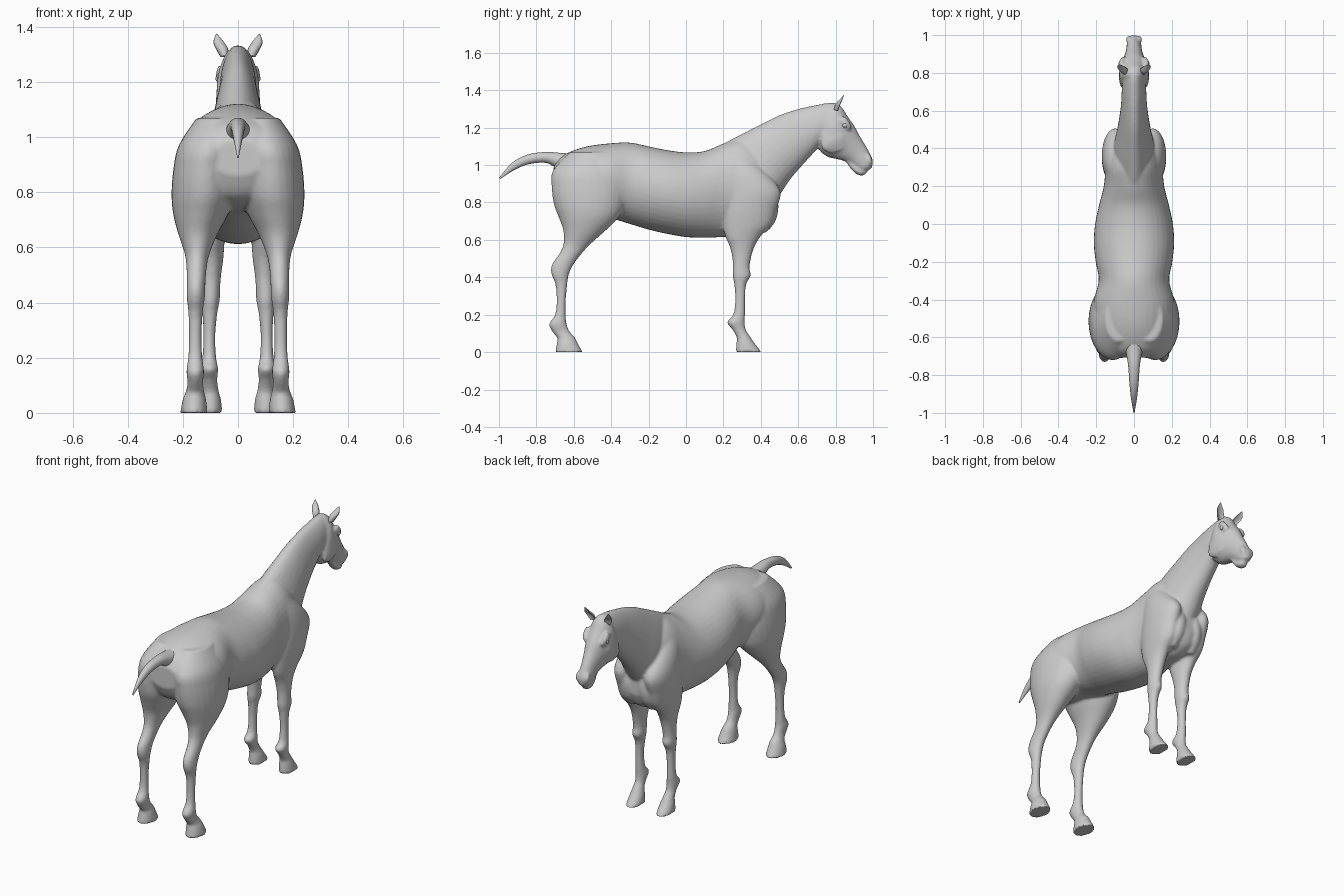
import bpy, bmesh, math
from mathutils import Vector

coat = bpy.data.materials.new("grey coat")
coat.diffuse_color = (0.6, 0.6, 0.6, 1)


def spline(a, b, c, d, t):
    return [0.5 * (2*q + (r-p)*t + (2*p-5*q+4*r-s)*t*t + (3*q-p-3*r+s)*t**3)
            for p, q, r, s in zip(a, b, c, d)]


def loft(bm, rows, side=1, n=28, egg=0.0, hollow=False, steps=5):
    """Skin oval rings. Row: first edge (y, z), opposite edge (y, z), centre x, half width."""
    last = len(rows) - 1
    fine = []
    for i in range(last):
        ctrl = [rows[min(max(i + k, 0), last)] for k in (-1, 0, 1, 2)]
        fine += [spline(*ctrl, s / steps) for s in range(steps)]
    fine.append(rows[-1])
    rings = []
    for y1, z1, y2, z2, xc, rx in fine:
        ring = []
        for k in range(n):
            a = math.tau * k / n
            c, s = math.cos(a), math.sin(a)
            if hollow and c < 0:
                c *= -0.3
            t = 0.5 - 0.5 * c
            x = xc + rx * s * (1 - egg * c)
            ring.append(bm.verts.new((side * x, y1 + (y2-y1)*t, z1 + (z2-z1)*t)))
        rings.append(ring)
    faces = [bm.faces.new((p[k], p[(k+1) % n], q[(k+1) % n], q[k]))
             for p, q in zip(rings, rings[1:]) for k in range(n)]
    faces += [bm.faces.new(rings[0][::-1]), bm.faces.new(rings[-1])]
    bmesh.ops.recalc_face_normals(bm, faces=faces)


def finish(bm, name):
    mesh = bpy.data.meshes.new(name)
    bm.to_mesh(mesh)
    bm.free()
    mesh.materials.append(coat)
    for p in mesh.polygons:
        p.use_smooth = True
    ob = bpy.data.objects.new(name, mesh)
    bpy.context.collection.objects.link(ob)
    return ob


def level(rows):
    """Limb rows: height, back y, front y, centre x, half width."""
    return [(b, z, f, z, x, r) for z, b, f, x, r in rows]


body = bmesh.new()

# barrel, croup and chest: y, top, bottom, half width
trunk = [(-.708, .99, .86, .10), (-.66, 1.05, .78, .165), (-.55, 1.095, .74, .205),
         (-.42, 1.115, .72, .215), (-.30, 1.12, .685, .187), (-.20, 1.10, .655, .203),
         (-.10, 1.08, .632, .213), (0, 1.068, .615, .206), (.10, 1.075, .612, .185),
         (.20, 1.115, .615, .16), (.30, 1.14, .62, .15), (.38, 1.10, .625, .135),
         (.45, 1.0, .66, .11), (.485, .90, .73, .07)]
loft(body, [(y, t, y, b, 0, w) for y, t, b, w in trunk], n=40)

# neck from withers to poll
loft(body, [(.17, 1.10, .40, .70, 0, .11), (.30, 1.167, .495, .83, 0, .105),
            (.40, 1.218, .555, .92, 0, .09), (.50, 1.267, .61, .985, 0, .077),
            (.60, 1.30, .66, 1.04, 0, .068), (.70, 1.322, .715, 1.10, 0, .064),
            (.78, 1.333, .76, 1.13, 0, .058), (.82, 1.315, .80, 1.17, 0, .045)], egg=.15)

# head from poll to muzzle
loft(body, [(.79, 1.335, .74, 1.23, 0, .045), (.83, 1.313, .71, 1.15, 0, .068),
            (.865, 1.26, .712, 1.085, 0, .078), (.90, 1.21, .755, 1.045, 0, .070),
            (.93, 1.155, .815, 1.03, 0, .054), (.96, 1.105, .865, 1.015, 0, .043),
            (.985, 1.06, .90, .99, 0, .039), (1.0, 1.02, .93, .972, 0, .037),
            (.992, .98, .955, .968, 0, .022)])
# lower lip
loft(body, [(.86, 1.03, .86, 1.01, 0, .02), (.91, 1.0, .90, .96, 0, .028),
            (.95, .98, .935, .943, 0, .026), (.968, .965, .96, .95, 0, .014)])

fore = level([(1.06, .20, .33, .065, .045), (.96, .21, .43, .09, .062), (.86, .21, .505, .098, .072),
              (.76, .20, .482, .10, .067), (.68, .20, .455, .10, .057), (.62, .21, .40, .098, .049),
              (.56, .235, .365, .095, .042), (.50, .248, .347, .097, .036), (.45, .25, .34, .099, .034),
              (.41, .249, .346, .10, .034), (.36, .258, .322, .102, .027), (.28, .263, .316, .104, .022),
              (.20, .252, .316, .104, .025), (.16, .220, .314, .103, .031), (.12, .248, .32, .102, .027),
              (.08, .27, .345, .101, .031), (.05, .27, .365, .10, .038), (0, .265, .405, .10, .044)])
hind = level([(1.07, -.62, -.38, .08, .07), (.97, -.712, -.33, .105, .11), (.88, -.718, -.315, .12, .115),
              (.79, -.706, -.325, .125, .116), (.72, -.68, -.36, .135, .10), (.65, -.656, -.43, .145, .072),
              (.58, -.655, -.508, .148, .046), (.53, -.675, -.555, .15, .037), (.47, -.716, -.60, .152, .034),
              (.42, -.72, -.625, .153, .033), (.36, -.698, -.635, .154, .026), (.27, -.692, -.643, .155, .023),
              (.20, -.70, -.643, .155, .026), (.15, -.732, -.638, .155, .032), (.11, -.715, -.622, .155, .028),
              (.075, -.688, -.592, .156, .034), (.05, -.69, -.58, .158, .042), (0, -.70, -.552, .16, .05)])

for s in (-1, 1):
    loft(body, fore, s)
    loft(body, hind, s)
    # breast muscle
    loft(body, level([(.86, .40, .48, .05, .03), (.78, .38, .495, .055, .05),
                      (.70, .36, .478, .06, .048), (.64, .34, .43, .065, .03)]), s)
    # cheek and brow
    loft(body, [(.80, 1.20, .73, 1.17, .058, .012), (.85, 1.17, .725, 1.09, .062, .018),
                (.86, 1.10, .78, 1.06, .050, .014)], s)
    loft(body, [(.845, 1.265, .81, 1.235, .062, .014), (.872, 1.235, .835, 1.205, .064, .016),
                (.89, 1.20, .86, 1.18, .056, .010)], s)
    # nostril rim
    loft(body, [(.975, 1.06, .955, 1.04, .028, .010), (.995, 1.035, .965, 1.015, .030, .012),
                (.995, 1.005, .975, .995, .026, .010)], s)

horse = finish(body, "body")
fuse = horse.modifiers.new("fuse", 'REMESH')
fuse.mode = 'VOXEL'
fuse.voxel_size = 0.008
fuse.use_smooth_shade = True
soft = horse.modifiers.new("soften", 'SMOOTH')
soft.factor = 0.5
soft.iterations = 5

# tail
tail = bmesh.new()
loft(tail, [(-.60, 1.06, -.62, .98, 0, .05), (-.67, 1.065, -.69, .985, 0, .042),
            (-.75, 1.07, -.75, 1.012, 0, .031), (-.85, 1.055, -.84, 1.005, 0, .024),
            (-.93, 1.012, -.915, .975, 0, .016), (-1.0, .932, -.994, .925, 0, .003)])
finish(tail, "tail")

for s, label in ((-1, "left"), (1, "right")):
    # cupped ear
    ear = bmesh.new()
    loft(ear, [(.79, 1.295, .835, 1.285, .048, .015), (.80, 1.325, .845, 1.315, .058, .022),
               (.82, 1.348, .85, 1.342, .070, .019), (.843, 1.375, .847, 1.374, .078, .002)],
         s, 20, hollow=True)
    finish(ear, label + "_ear")
    # eye
    eye = bmesh.new()
    bmesh.ops.create_uvsphere(eye, u_segments=16, v_segments=10, radius=.014)
    bmesh.ops.translate(eye, vec=Vector((s * .068, .85, 1.213)), verts=eye.verts)
    finish(eye, label + "_eye")
